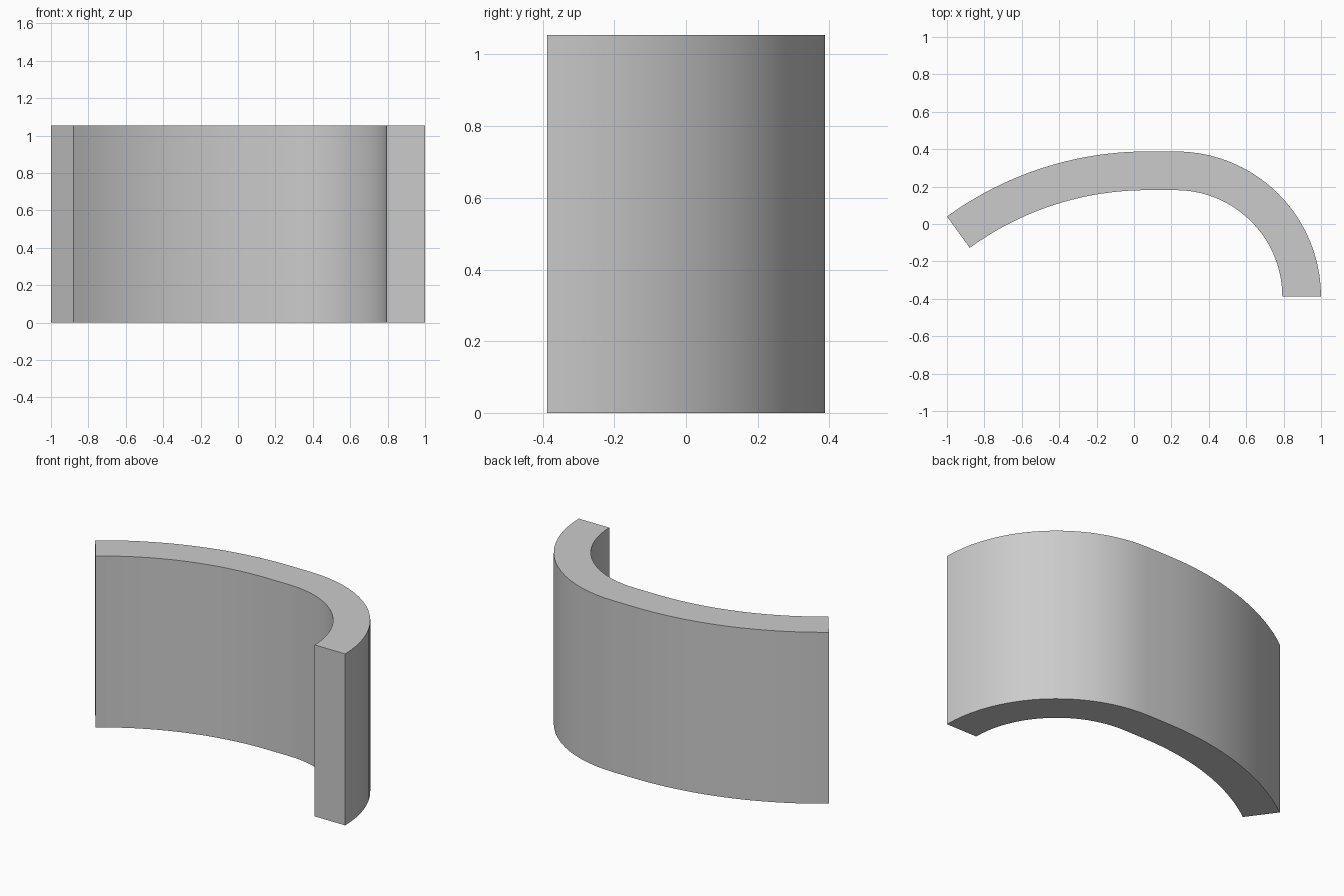
import bpy, bmesh
from math import sin, cos, radians

if "Cube" in bpy.data.objects:
    bpy.data.objects.remove(bpy.data.objects["Cube"])

HEIGHT, THICK, TOP = 1.054, 0.207, 0.388
BIG_R, BIG_X, BIG_ANGLE = 1.822, 0.071, 36    # shallow left arc
SMALL_R, SMALL_X = 0.776, 0.224               # tight right arc
STEPS = 20


def rail(offset):
    """Plan curve of the wall, inset from the outer face by offset."""
    pts = []
    for cx, r, a0, a1 in ((BIG_X, BIG_R, -BIG_ANGLE, 0), (SMALL_X, SMALL_R, 0, 90)):
        for i in range(STEPS + 1):
            a = radians(a0 + (a1 - a0) * i / STEPS)
            pts.append((cx + (r - offset) * sin(a), TOP - r + (r - offset) * cos(a)))
    return pts


# Curved wall: closed plan outline extruded upward
outline = rail(0) + rail(THICK)[::-1]
bm = bmesh.new()
base = bm.faces.new([bm.verts.new((x, y, 0)) for x, y in outline])
extruded = bmesh.ops.extrude_face_region(bm, geom=[base], use_keep_orig=True)
top = [g for g in extruded["geom"] if isinstance(g, bmesh.types.BMVert)]
bmesh.ops.translate(bm, verts=top, vec=(0, 0, HEIGHT))
bmesh.ops.recalc_face_normals(bm, faces=bm.faces)
mesh = bpy.data.meshes.new("curved_wall")
bm.to_mesh(mesh)
bm.free()
wall = bpy.data.objects.new("curved_wall", mesh)
bpy.context.collection.objects.link(wall)

# Smooth curved faces, crisp ends and rims
bpy.context.view_layer.objects.active = wall
wall.select_set(True)
bpy.ops.object.shade_smooth_by_angle(angle=radians(30))
